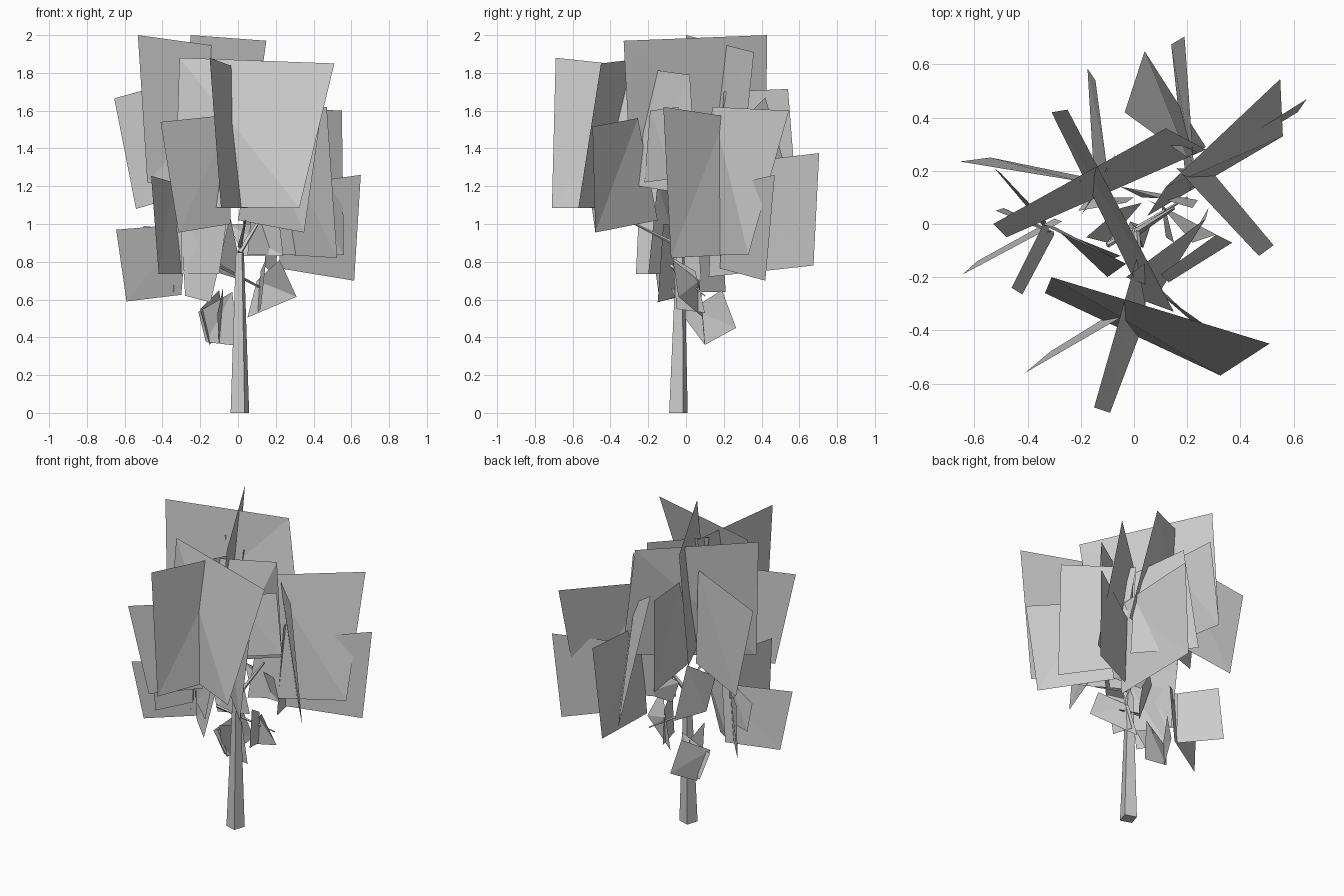
import bpy
import bmesh
from math import radians
from mathutils import Matrix, Vector

old = bpy.data.objects.get("Cube")
if old:
    bpy.data.objects.remove(old, do_unlink=True)

# One plain grey for the whole tree
grey = bpy.data.materials.new("plain_grey")
grey.use_nodes = True
colour = (0.6, 0.6, 0.6, 1)
grey.diffuse_color = colour
grey.node_tree.nodes["Principled BSDF"].inputs["Base Color"].default_value = colour


def finish(name, bm):
    mesh = bpy.data.meshes.new(name)
    bm.to_mesh(mesh)
    bm.free()
    mesh.materials.append(grey)
    obj = bpy.data.objects.new(name, mesh)
    bpy.context.collection.objects.link(obj)


def card(name, outer_top, outer_bottom, inner_top, inner_bottom):
    """A thin leaf card, folded slightly along one diagonal."""
    bm = bmesh.new()
    ot, ob, it, ib = [bm.verts.new(p) for p in (outer_top, outer_bottom, inner_top, inner_bottom)]
    bm.faces.new((it, ob, ot))
    bm.faces.new((it, ib, ob))
    finish(name, bm)


def limb(name, start, end, start_radius, end_radius, spin=0):
    """A tapered, four-sided piece of wood between two points."""
    start, end = Vector(start), Vector(end)
    axis = end - start
    bm = bmesh.new()
    bmesh.ops.create_cone(bm, cap_ends=True, segments=4, radius1=start_radius,
                          radius2=end_radius, depth=axis.length)
    turn = axis.to_track_quat("Z", "Y").to_matrix().to_4x4() @ Matrix.Rotation(spin, 4, "Z")
    bmesh.ops.transform(bm, matrix=turn, verts=bm.verts)
    bmesh.ops.translate(bm, vec=(start + end) / 2, verts=bm.verts)
    for vert in bm.verts:
        vert.co.z = max(vert.co.z, 0)
    finish(name, bm)


# Trunk and branches
limb("trunk", start=(0.01, -0.04, 0), end=(0.01, -0.03, 0.85),
     start_radius=0.055, end_radius=0.024, spin=radians(27))
limb("low_branch", start=(-0.1, -0.08, 0.78), end=(0.2, 0.1, 0.62), start_radius=0.01, end_radius=0.004)
limb("front_branch", start=(0.01, -0.03, 0.88), end=(0.04, -0.31, 1.02), start_radius=0.012, end_radius=0.004)
limb("left_branch", start=(0.01, -0.03, 0.85), end=(0.15, 0.06, 1.08), start_radius=0.015, end_radius=0.006)

# Front cluster
card("front_broad_leaf", outer_top=(0.51, -0.45, 1.85), outer_bottom=(0.325, -0.57, 1.085),
     inner_top=(-0.31, -0.2, 1.88), inner_bottom=(-0.335, -0.26, 1.09))
card("front_pointing_leaf", outer_top=(-0.15, -0.69, 1.88), outer_bottom=(-0.09, -0.71, 1.085),
     inner_top=(0.01, -0.13, 1.82), inner_bottom=(0.05, -0.34, 1.085))
card("front_right_leaf", outer_top=(-0.41, -0.56, 1.54), outer_bottom=(-0.315, -0.48, 0.955),
     inner_top=(-0.03, -0.34, 1.58), inner_bottom=(-0.04, -0.31, 1.0))
card("front_left_leaf", outer_top=(0.43, -0.495, 1.515), outer_bottom=(0.35, -0.48, 0.955),
     inner_top=(0.09, -0.255, 1.56), inner_bottom=(0.0, -0.15, 1.02))

# Crown cluster
card("crown_cross_leaf", outer_top=(-0.25, 0.43, 2.0), outer_bottom=(-0.31, 0.42, 1.28),
     inner_top=(0.15, -0.33, 1.97), inner_bottom=(0.04, -0.29, 1.2))
card("crown_long_leaf", outer_top=(-0.53, 0.0, 2.0), outer_bottom=(-0.48, -0.05, 1.22),
     inner_top=(0.12, 0.36, 1.91), inner_bottom=(0.27, 0.28, 1.15))
card("crown_inner_leaf", outer_top=(-0.03, -0.2, 1.82), outer_bottom=(0.1, -0.25, 1.2),
     inner_top=(0.27, 0.02, 1.79), inner_bottom=(0.28, 0.06, 1.15))
card("crown_slanted_leaf", outer_top=(0.31, -0.04, 1.62), outer_bottom=(0.37, -0.07, 1.24),
     inner_top=(0.1, -0.19, 1.6), inner_bottom=(0.13, -0.22, 1.22))

# Left cluster
card("left_front_leaf", outer_top=(0.47, -0.12, 1.62), outer_bottom=(0.525, -0.08, 0.82),
     inner_top=(0.16, 0.21, 1.57), inner_bottom=(0.29, 0.2, 0.835))
card("left_back_leaf", outer_top=(0.55, 0.545, 1.6), outer_bottom=(0.56, 0.33, 0.835),
     inner_top=(0.12, 0.14, 1.62), inner_bottom=(0.05, 0.03, 0.835))
card("left_low_leaf", outer_top=(0.65, 0.47, 1.26), outer_bottom=(0.615, 0.42, 0.7),
     inner_top=(0.22, 0.2, 1.2), inner_bottom=(0.22, 0.18, 0.765))

# Back cluster
card("back_low_leaf", outer_top=(0.19, 0.705, 1.375), outer_bottom=(0.14, 0.675, 0.78),
     inner_top=(0.23, 0.15, 1.31), inner_bottom=(0.2, 0.12, 0.72))
card("back_slanted_leaf", outer_top=(-0.035, 0.42, 1.67), outer_bottom=(0.04, 0.65, 0.865),
     inner_top=(0.2, 0.25, 1.5), inner_bottom=(0.27, 0.29, 0.9))
card("back_narrow_leaf", outer_top=(-0.145, 0.54, 1.715), outer_bottom=(-0.175, 0.585, 1.135),
     inner_top=(-0.1, 0.2, 1.7), inner_bottom=(-0.15, 0.17, 1.17))

# Right cluster
card("right_high_leaf", outer_top=(-0.655, 0.235, 1.665), outer_bottom=(-0.54, 0.25, 1.08),
     inner_top=(-0.2, 0.16, 1.79), inner_bottom=(-0.2, 0.18, 1.18))
card("right_front_leaf", outer_top=(-0.46, -0.24, 1.255), outer_bottom=(-0.42, -0.265, 0.735),
     inner_top=(-0.34, 0.0, 1.22), inner_bottom=(-0.3, -0.04, 0.735))
card("right_inner_leaf", outer_top=(-0.35, 0.0, 1.25), outer_bottom=(-0.3, -0.01, 0.735),
     inner_top=(-0.03, -0.15, 1.22), inner_bottom=(-0.1, -0.2, 0.735))
card("right_low_leaf", outer_top=(-0.645, -0.19, 0.97), outer_bottom=(-0.59, -0.14, 0.59),
     inner_top=(-0.27, 0.01, 1.0), inner_bottom=(-0.3, 0.02, 0.625))
card("right_under_leaf", outer_top=(-0.3, -0.02, 1.0), outer_bottom=(-0.28, -0.03, 0.62),
     inner_top=(-0.05, -0.12, 1.0), inner_bottom=(-0.145, -0.15, 0.585))
card("right_back_leaf", outer_top=(-0.5, 0.19, 0.99), outer_bottom=(-0.525, 0.21, 0.64),
     inner_top=(-0.33, 0.01, 0.97), inner_bottom=(-0.34, -0.01, 0.64))
card("right_side_leaf", outer_top=(-0.52, 0.05, 0.95), outer_bottom=(-0.49, 0.06, 0.76),
     inner_top=(-0.3, -0.04, 1.0), inner_bottom=(-0.3, -0.03, 0.74))

# Small leaves around the trunk
card("small_left_leaf", outer_top=(0.22, -0.07, 0.81), outer_bottom=(0.31, -0.04, 0.615),
     inner_top=(0.1, 0.07, 0.7), inner_bottom=(0.05, 0.09, 0.505))
card("small_centre_leaf", outer_top=(0.22, 0.06, 1.0), outer_bottom=(0.24, 0.09, 0.83),
     inner_top=(-0.05, 0.14, 1.0), inner_bottom=(0.03, 0.1, 0.83))
card("small_inner_leaf", outer_top=(-0.18, -0.05, 1.0), outer_bottom=(-0.1, -0.07, 0.74),
     inner_top=(-0.05, 0.06, 1.08), inner_bottom=(0.03, 0.08, 0.7))
card("small_back_leaf", outer_top=(-0.1, 0.19, 0.65), outer_bottom=(-0.07, 0.265, 0.45),
     inner_top=(-0.2, 0.03, 0.55), inner_bottom=(-0.15, 0.1, 0.36))
card("small_right_leaf", outer_top=(-0.21, 0.05, 0.535), outer_bottom=(-0.17, 0.1, 0.375),
     inner_top=(-0.03, 0.08, 0.64), inner_bottom=(0.0, 0.1, 0.355))
card("small_dark_leaf", outer_top=(0.15, -0.07, 0.82), outer_bottom=(0.12, -0.05, 0.55),
     inner_top=(0.12, 0.05, 0.75), inner_bottom=(0.1, 0.1, 0.53))
card("small_low_leaf", outer_top=(-0.08, -0.08, 0.66), outer_bottom=(-0.11, -0.02, 0.52),
     inner_top=(-0.08, 0.08, 0.6), inner_bottom=(-0.1, 0.1, 0.36))
